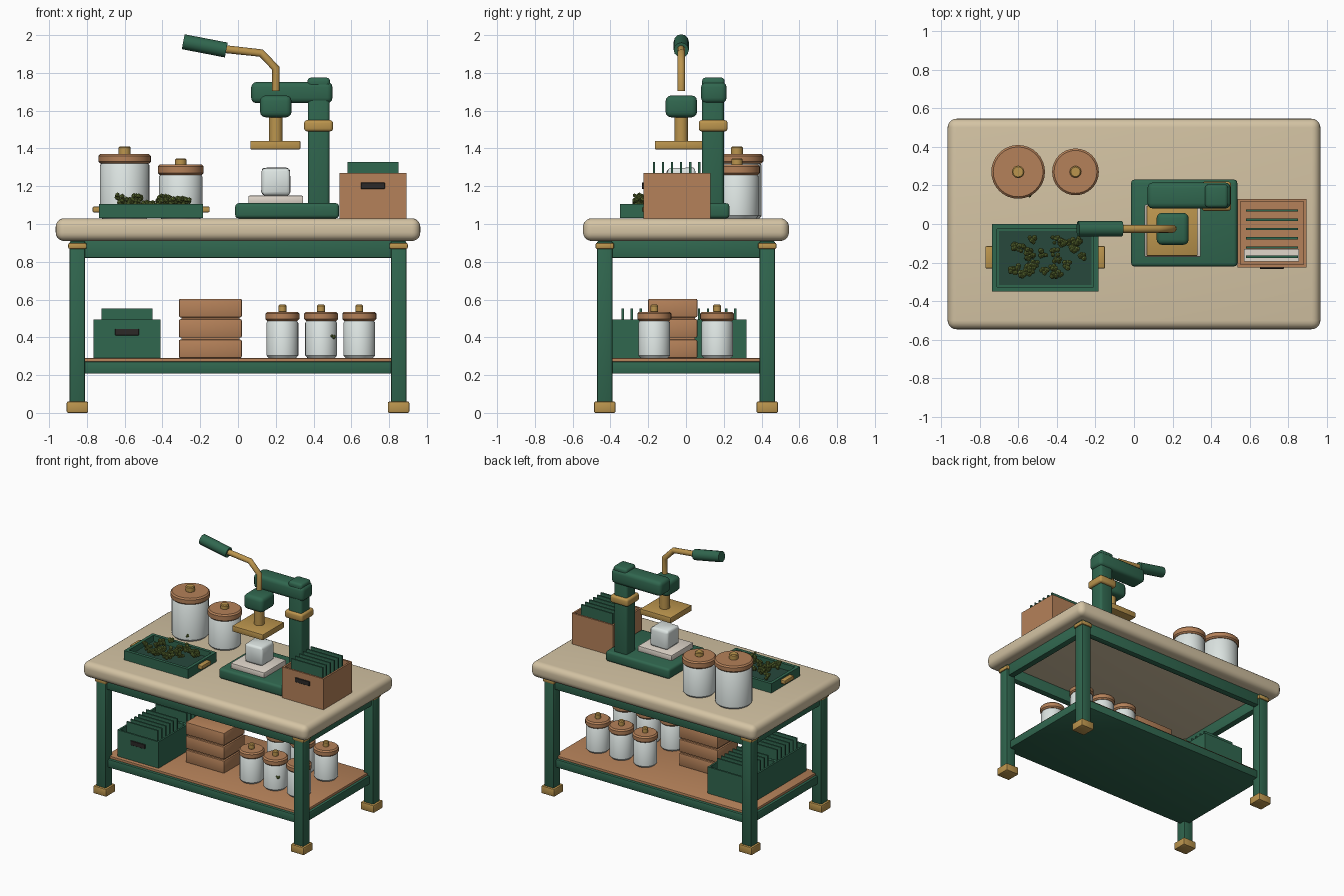
import bpy, bmesh, math, random
from mathutils import Vector, Matrix

if "Cube" in bpy.data.objects:
    bpy.data.objects.remove(bpy.data.objects["Cube"])
random.seed(4)


def mat(name, r, g, b):
    m = bpy.data.materials.new(name)
    m.diffuse_color = (r, g, b, 1)
    m.use_nodes = True
    m.node_tree.nodes["Principled BSDF"].inputs["Base Color"].default_value = m.diffuse_color
    return m


GREEN = mat("green_paint", 0.03, 0.135, 0.078)
DEEP = mat("deep_green", 0.02, 0.065, 0.045)
CREAM = mat("cream_top", 0.66, 0.55, 0.37)
BRASS = mat("brass", 0.5, 0.3, 0.075)
WOOD = mat("wood", 0.46, 0.22, 0.1)
GLASS = mat("frosted_glass", 0.72, 0.78, 0.76)
PALE = mat("pale_plate", 0.75, 0.68, 0.6)
DARK = mat("dark_slot", 0.025, 0.022, 0.02)
OLIVE = mat("olive_bud", 0.12, 0.17, 0.035)


def finish(bm, name, m):
    bmesh.ops.recalc_face_normals(bm, faces=bm.faces)
    me = bpy.data.meshes.new(name)
    bm.to_mesh(me)
    bm.free()
    ob = bpy.data.objects.new(name, me)
    bpy.context.collection.objects.link(ob)
    me.materials.append(m)
    bpy.ops.object.select_all(action='DESELECT')
    ob.select_set(True)
    bpy.context.view_layer.objects.active = ob
    bpy.ops.object.shade_smooth_by_angle(angle=math.radians(35))
    return ob


def cube(x0, x1, y0, y1, z0, z1):
    bm = bmesh.new()
    c = Vector(((x0 + x1) / 2, (y0 + y1) / 2, (z0 + z1) / 2))
    bmesh.ops.create_cube(bm, size=1, matrix=Matrix.Translation(c) @
                          Matrix.Diagonal((x1 - x0, y1 - y0, z1 - z0, 1)))
    return bm


def box(name, x, y, z, m, bev=0.006, seg=2):
    bm = cube(*x, *y, *z)
    if bev:
        bmesh.ops.bevel(bm, geom=bm.edges[:], offset=bev, segments=seg,
                        profile=0.5, affect='EDGES')
    return finish(bm, name, m)


# Open box: top face inset and pushed down
def pan(name, x, y, z, wall, depth, m):
    bm = cube(*x, *y, *z)
    bm.normal_update()
    top = max(bm.faces, key=lambda f: f.calc_center_median().z)
    bmesh.ops.inset_region(bm, faces=[top], thickness=wall)
    r = bmesh.ops.extrude_face_region(bm, geom=[top])
    bmesh.ops.translate(bm, vec=(0, 0, -depth),
                        verts=[v for v in r['geom'] if isinstance(v, bmesh.types.BMVert)])
    if top.is_valid:
        bmesh.ops.delete(bm, geom=[top], context='FACES_ONLY')
    return finish(bm, name, m)


# Lathe of (radius, height) points
def lathe(name, x, y, pts, m, n=32):
    bm = bmesh.new()
    vs = [bm.verts.new((x + r, y, z)) for r, z in pts]
    es = [bm.edges.new(p) for p in zip(vs, vs[1:])]
    bmesh.ops.spin(bm, geom=vs + es, cent=(x, y, 0), axis=(0, 0, 1),
                   angle=2 * math.pi, steps=n)
    bmesh.ops.remove_doubles(bm, verts=bm.verts, dist=1e-5)
    return finish(bm, name, m)


def disc(name, x, y, z0, z1, r, m, b=0.006):
    return lathe(name, x, y, [(0, z0), (r - b, z0), (r, z0 + b), (r, z1 - b),
                              (r - b, z1), (0, z1)], m)


def tube(name, pts, r, m):
    cu = bpy.data.curves.new(name, 'CURVE')
    cu.dimensions = '3D'
    cu.bevel_depth, cu.bevel_resolution, cu.use_fill_caps = r, 4, True
    s = cu.splines.new('POLY')
    s.points.add(len(pts) - 1)
    for p, c in zip(s.points, pts):
        p.co = (*c, 1)
    ob = bpy.data.objects.new(name, cu)
    cu.materials.append(m)
    bpy.context.collection.objects.link(ob)
    bpy.ops.object.select_all(action='DESELECT')
    ob.select_set(True)
    bpy.context.view_layer.objects.active = ob
    bpy.ops.object.convert(target='MESH')
    bpy.ops.object.shade_smooth_by_angle(angle=math.radians(50))


def jar(name, x, y, z0, zl, zt, zk, r, rl, rk):
    lathe(name + "_body", x, y, [(0, z0), (r - .012, z0), (r, z0 + .014), (r, zl - .01),
                                 (r - .01, zl + .005), (0, zl + .005)], GLASS)
    disc(name + "_lid", x, y, zl, zt, rl, WOOD, 0.01)
    disc(name + "_knob", x, y, zt - .005, zk, rk, BRASS)


def crate(name, x0, y0, z0, h, m):
    s = 0.355
    pan(name, (x0, x0 + s), (y0, y0 + s), (z0, z0 + h), 0.02, h - 0.03, m)
    for i in range(6):
        y = y0 + 0.055 + i * 0.048
        box(f"{name}_divider_{i}", (x0 + .043, x0 + s - .043), (y - .006, y + .006),
            (z0 + .03, z0 + h + .057), GREEN, 0)
    box(name + "_slot", (x0 + .115, x0 + .24), (y0 - .007, y0 + .003),
        (z0 + h - .085, z0 + h - .05), DARK, 0.002, 1)


def bud(name, c, size):
    bm = bmesh.new()
    for i in range(7):
        d = Vector([random.uniform(-1, 1) for _ in range(3)]) * size * 0.6
        bmesh.ops.create_icosphere(bm, subdivisions=1, radius=size * random.uniform(.4, .6),
                                   matrix=Matrix.Translation(Vector(c) + d))
    finish(bm, name, OLIVE)


# Table: top, legs, aprons, shelf
box("tabletop", (-.965, .965), (-.545, .545), (.91, 1.03), CREAM, 0.045, 5)
for sx in (-1, 1):
    for sy in (-1, 1):
        x, y = sx * .85, sy * .43
        for part, h, z, m in (("leg", .041, (.05, .91), GREEN), ("foot", .057, (0, .06), BRASS),
                              ("leg_cap", .049, (.868, .9), BRASS)):
            box(f"{part}_{sx}_{sy}", (x - h, x + h), (y - h, y + h), z, m, 0.008)
for s in (-1, 1):
    box(f"long_apron_{s}", (-.83, .83), (s * .43 - .025, s * .43 + .025), (.82, .915), GREEN)
    box(f"side_apron_{s}", (s * .85 - .025, s * .85 + .025), (-.41, .41), (.82, .915), GREEN)
box("shelf_frame", (-.86, .86), (-.44, .44), (.208, .272), GREEN)
box("shelf_board", (-.84, .84), (-.42, .42), (.265, .29), WOOD, 0.004)

# Press: base, column, arm, ram, lever
cx, cy = .2, -.025
box("press_base", (-.015, .535), (-.22, .23), (1.03, 1.11), GREEN, 0.018, 3)
box("press_column", (.37, .485), (.085, .2), (1.09, 1.75), GREEN, 0.018, 3)
box("column_collar", (.35, .503), (.068, .22), (1.49, 1.55), BRASS, 0.016, 3)
box("press_arm", (.07, .5), (.08, .215), (1.64, 1.752), GREEN, 0.028, 3)
box("arm_cap", (.368, .487), (.085, .205), (1.72, 1.775), GREEN, 0.018, 3)
box("press_head", (cx - .083, cx + .083), (cy - .083, cy + .083), (1.565, 1.68), GREEN, 0.028, 3)
disc("press_ram", cx, cy, 1.43, 1.58, .036, BRASS, 0.002)
box("press_plate", (.065, .33), (-.165, .095), (1.395, 1.44), BRASS, 0.005)
tube("lever_rod", [(cx, cy, 1.705), (cx, cy, 1.825), (.122, cy, 1.905), (-.09, cy, 1.928)],
     .021, BRASS)
tube("lever_grip", [(-.062, cy, 1.921), (-.29, cy, 1.965)], .04, GREEN)
box("lower_plate", (.055, .345), (-.17, .1), (1.105, 1.15), PALE, 0.006)

# Pressed block with slightly uneven corners
ob = box("pressed_block", (.125, .277), (-.1, .052), (1.15, 1.297), GLASS, 0.02, 3)
for v in ob.data.vertices:
    if v.co.z > 1.16:
        v.co += Vector([random.uniform(-.003, .003) for _ in range(3)])

# Crates and stacked boxes
crate("wood_crate", .537, -.225, 1.03, .24, WOOD)
box("crate_paper", (.57, .855), (-.195, -.13), (1.06, 1.2), PALE, 0)
crate("front_shelf_crate", -.765, -.39, .29, .205, GREEN)
crate("back_shelf_crate", -.765, -.034, .29, .205, GREEN)
for i in range(3):
    z = .29 + i * .108
    box(f"stacked_box_{i}", (-.313, .02), (-.2, .06), (z, z + .098), WOOD, 0.008)
    if i:
        box(f"box_gap_{i}", (-.3, .007), (-.187, .047), (z - .012, z + .002), WOOD, 0)

# Jars on the top and on the shelf
jar("large_jar", -.6, .27, 1.03, 1.32, 1.37, 1.41, .131, .139, .032)
jar("medium_jar", -.303, .27, 1.03, 1.26, 1.315, 1.347, .115, .121, .03)
for j, y in enumerate((-.168, .165)):
    for i, x in enumerate((.235, .44, .642)):
        jar(f"shelf_jar_{j}_{i}", x, y, .29, .487, .535, .573, .084, .09, .021)
bud("large_jar_bud", (-.54, .152, 1.08), .014)
bud("shelf_jar_bud", (.505, -.225, .4), .014)

# Tray with buds
pan("tray", (-.735, -.185), (-.35, 0), (1.032, 1.105), .035, .045, GREEN)
box("tray_liner", (-.7, -.22), (-.315, -.035), (1.05, 1.064), DEEP, 0)
for s in (-1, 1):
    x = -.46 + s * .287
    box(f"tray_handle_{s}", (x - .023, x + .023), (-.23, -.115), (1.062, 1.092), BRASS, 0.006)
for i in range(30):
    x = random.uniform(-.65, -.46) if i % 2 else random.uniform(-.42, -.25)
    bud(f"bud_{i}", (x, random.uniform(-.275, -.08), random.uniform(1.09, 1.14)), .027)
